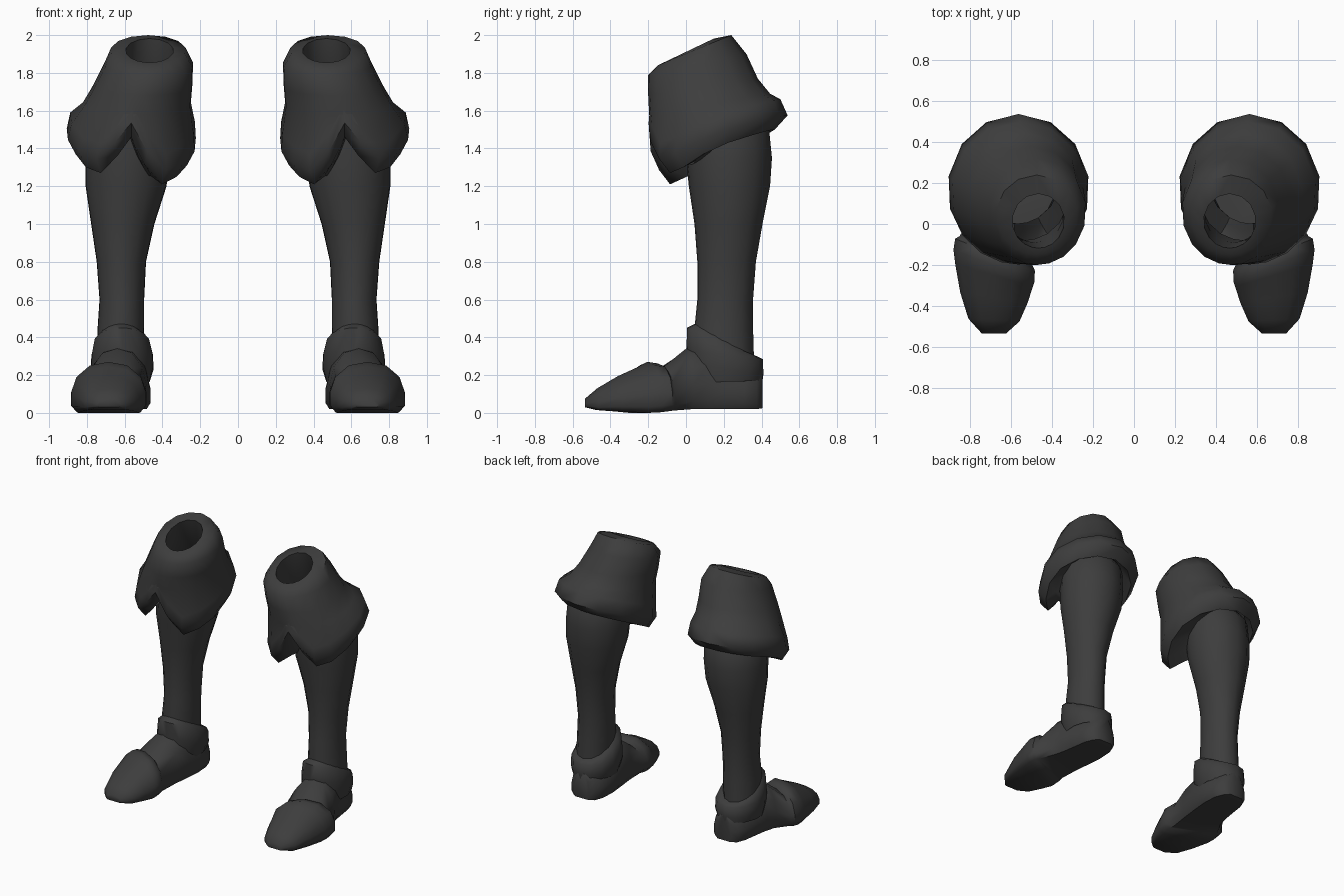
import bpy, bmesh, math

leather = bpy.data.materials.new("dark_leather")
leather.diffuse_color = (0.047, 0.047, 0.047, 1)

# Ring angles in degrees, 0 = front, positive = outer side
ANGLES = [0, 14, 32, 52, 75, 100, 127, 153, 180, -153, -127, -100, -75, -52, -32, -14]


def loft(name, rings, cap_start=False, cap_end=False, sharp=60):
    """Skin closed rings into one part and mirror it to the other boot."""
    bm = bmesh.new()
    loops = [[bm.verts.new(p) for p in ring] for ring in rings]
    for a, b in zip(loops, loops[1:]):
        n = len(a)
        for i in range(n):
            j = (i + 1) % n
            bm.faces.new((a[i], a[j], b[j], b[i]))
    if cap_start:
        bm.faces.new(loops[0][::-1])
    if cap_end:
        bm.faces.new(loops[-1])
    bmesh.ops.recalc_face_normals(bm, faces=bm.faces)
    mesh = bpy.data.meshes.new(name)
    bm.to_mesh(mesh)
    bm.free()
    mesh.materials.append(leather)
    obj = bpy.data.objects.new(name, mesh)
    bpy.context.collection.objects.link(obj)
    bpy.ops.object.select_all(action='DESELECT')
    obj.select_set(True)
    bpy.context.view_layer.objects.active = obj
    bpy.ops.object.shade_smooth_by_angle(angle=math.radians(sharp))
    mod = obj.modifiers.new("other_boot", 'MIRROR')
    mod.use_mirror_merge = False
    return obj


def ring(cx, cy, rx, ry, z_of):
    pts = []
    for k, deg in enumerate(ANGLES):
        t = math.radians(deg)
        pts.append((cx + rx * math.sin(t), cy - ry * math.cos(t), z_of(k, t)))
    return pts


def tilt(z_front, z_back):
    return lambda k, t: z_front + (z_back - z_front) * (1 - math.cos(t)) / 2


# Leg shaft: z, x min, x max, y min, y max
SHAFT = [(0.28, 0.50, 0.75, 0.05, 0.36), (0.45, 0.495, 0.745, 0.045, 0.355),
         (0.60, 0.495, 0.735, 0.06, 0.355), (0.80, 0.485, 0.75, 0.06, 0.37),
         (1.00, 0.44, 0.78, 0.045, 0.405), (1.20, 0.375, 0.81, 0.015, 0.445),
         (1.35, 0.36, 0.81, 0.0, 0.455), (1.50, 0.36, 0.80, 0.0, 0.44),
         (1.58, 0.38, 0.76, 0.0, 0.38)]
loft("leg_shaft", [ring((a + b) / 2, (c + d) / 2, (b - a) / 2, (d - c) / 2, tilt(z, z))
                   for z, a, b, c, d in SHAFT], cap_end=True)

# Folded cuff: the lower edge rises to the back and has a notch at the front
LOW = [1.46, 1.36, 1.27, 1.30, 1.37, 1.43, 1.47, 1.495, 1.50,
       1.48, 1.44, 1.38, 1.31, 1.25, 1.21, 1.31]


def edge(offset):
    return lambda k, t: LOW[k] + offset


loft("cuff", [
    ring(0.585, 0.225, 0.20, 0.20, edge(0.05)),
    ring(0.585, 0.215, 0.245, 0.25, edge(0.04)),
    ring(0.565, 0.17, 0.305, 0.30, edge(0.0)),
    ring(0.565, 0.17, 0.347, 0.368, edge(0.075)),
    ring(0.558, 0.155, 0.335, 0.345, edge(0.16)),
    ring(0.535, 0.125, 0.29, 0.32, tilt(1.58, 1.69)),
    ring(0.505, 0.09, 0.267, 0.29, tilt(1.68, 1.77)),
    ring(0.472, 0.06, 0.238, 0.26, tilt(1.79, 1.90)),
    ring(0.475, 0.045, 0.20, 0.195, tilt(1.84, 2.0)),
    ring(0.468, 0.015, 0.127, 0.133, tilt(1.855, 1.982)),
    ring(0.485, 0.05, 0.14, 0.14, tilt(1.72, 1.82)),
    ring(0.54, 0.14, 0.22, 0.22, tilt(1.56, 1.56)),
], sharp=62)

# Ankle collar: high on the instep, low around the heel
loft("ankle_collar", [
    ring(0.615, 0.215, 0.15, 0.19, tilt(0.16, 0.17)),
    ring(0.613, 0.21, 0.168, 0.20, tilt(0.26, 0.205)),
    ring(0.613, 0.205, 0.166, 0.202, tilt(0.33, 0.285)),
    ring(0.615, 0.19, 0.148, 0.185, tilt(0.45, 0.30)),
    ring(0.62, 0.20, 0.115, 0.145, tilt(0.475, 0.31)),
])

# Shoe: y, centre x, half width, bottom z, top z, slant of the section
SHOE = [(-0.535, 0.685, 0.06, 0.03, 0.075, 0.0), (-0.47, 0.685, 0.125, 0.015, 0.13, 0.05),
        (-0.36, 0.685, 0.165, 0.008, 0.195, 0.15), (-0.25, 0.685, 0.19, 0.0, 0.245, 0.3),
        (-0.205, 0.685, 0.198, 0.003, 0.27, 0.4), (-0.15, 0.68, 0.195, 0.01, 0.262, 0.4),
        (-0.13, 0.675, 0.178, 0.012, 0.235, 0.4), (0.0, 0.64, 0.155, 0.02, 0.34, 0.25),
        (0.1, 0.622, 0.15, 0.02, 0.35, 0.1), (0.2, 0.61, 0.148, 0.02, 0.28, 0.0),
        (0.31, 0.605, 0.135, 0.02, 0.25, 0.0), (0.375, 0.605, 0.105, 0.02, 0.235, 0.0),
        (0.405, 0.605, 0.06, 0.025, 0.22, 0.0)]
HALF = [(0.85, 0.0), (1.0, 0.13), (1.0, 0.4), (0.86, 0.7), (0.5, 0.93)]
SECTION = HALF + [(0.0, 1.0)] + [(-u, v) for u, v in reversed(HALF)]
loft("shoe", [[(cx + u * hw, y + u * hw * s, zb + v * (zt - zb)) for u, v in SECTION]
              for y, cx, hw, zb, zt, s in SHOE], cap_start=True, cap_end=True, sharp=50)
